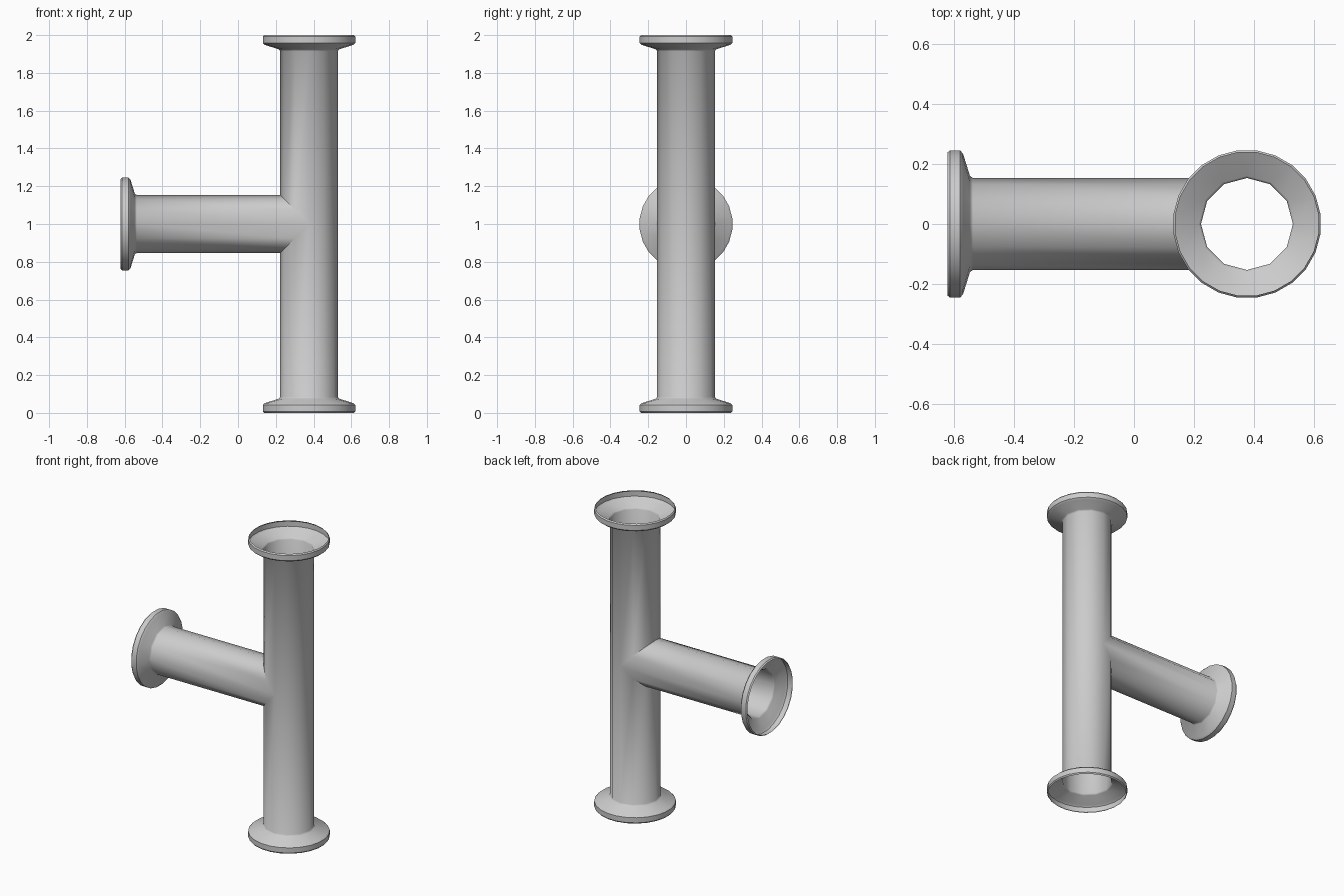
import bpy
import bmesh
from math import sin, cos, pi, radians
from mathutils import Matrix, Vector

cube = bpy.data.objects.get("Cube")
if cube:
    bpy.data.objects.remove(cube, do_unlink=True)

SIDES = 12
PIPE_R = 0.153
CENTRE = Vector((0.376, 0, 1))
# Flared end: (distance back from the opening, radius)
COLLAR = [(0.085, PIPE_R), (0.075, 0.16)]
RIM = [(0.052, 0.236), (0.042, 0.247), (0.008, 0.247), (0, 0.24)]

bm = bmesh.new()


def ring(frame, count, radius, height, offset=0):
    """Ring of vertices around an arm's axis; height may depend on u."""
    verts = []
    for i in range(count):
        a = 2 * pi * (i + offset) / count
        u, v = radius * cos(a), radius * sin(a)
        verts.append(bm.verts.new(CENTRE + frame @ Vector((u, v, height(u)))))
    return verts


def bridge(low, high):
    n = len(low)
    for i in range(n):
        j = (i + 1) % n
        bm.faces.new((low[i], low[j], high[j], high[i]))


def bridge_double(low, high):
    """Join a ring to one with twice as many sides."""
    n = len(low)
    for i in range(n):
        j = (i + 1) % n
        bm.faces.new((low[i], high[2 * i + 1], high[2 * i]))
        bm.faces.new((low[i], low[j], high[2 * j], high[2 * i + 1]))


def arm(frame, length, joint):
    """Open tube from the mitred joint out to a flared rim."""
    inner = [ring(frame, SIDES, PIPE_R, joint)]
    inner += [ring(frame, SIDES, r, lambda u, d=d: length - d) for d, r in COLLAR]
    outer = [ring(frame, 2 * SIDES, r, lambda u, d=d: length - d, -0.5) for d, r in RIM]
    for rings in (inner, outer):
        for low, high in zip(rings, rings[1:]):
            bridge(low, high)
    bridge_double(inner[-1], outer[0])


# Upper and lower halves of the upright pipe, then the side branch
arm(Matrix.Identity(3), 1, lambda u: max(0, -u))
arm(Matrix.Rotation(pi, 3, 'X'), 1, lambda u: max(0, -u))
arm(Matrix.Rotation(-pi / 2, 3, 'Y'), 0.997, abs)
bmesh.ops.remove_doubles(bm, verts=bm.verts, dist=0.0005)

mesh = bpy.data.meshes.new("tee_pipe")
bm.to_mesh(mesh)
bm.free()
pipe = bpy.data.objects.new("tee_pipe", mesh)
bpy.context.collection.objects.link(pipe)

# Plain grey metal
grey = bpy.data.materials.new("plain_grey")
grey.use_nodes = True
colour = (0.6, 0.6, 0.6, 1)
grey.diffuse_color = colour
grey.node_tree.nodes["Principled BSDF"].inputs["Base Color"].default_value = colour
mesh.materials.append(grey)

bpy.ops.object.select_all(action='DESELECT')
pipe.select_set(True)
bpy.context.view_layer.objects.active = pipe
bpy.ops.object.shade_smooth_by_angle(angle=radians(40))
